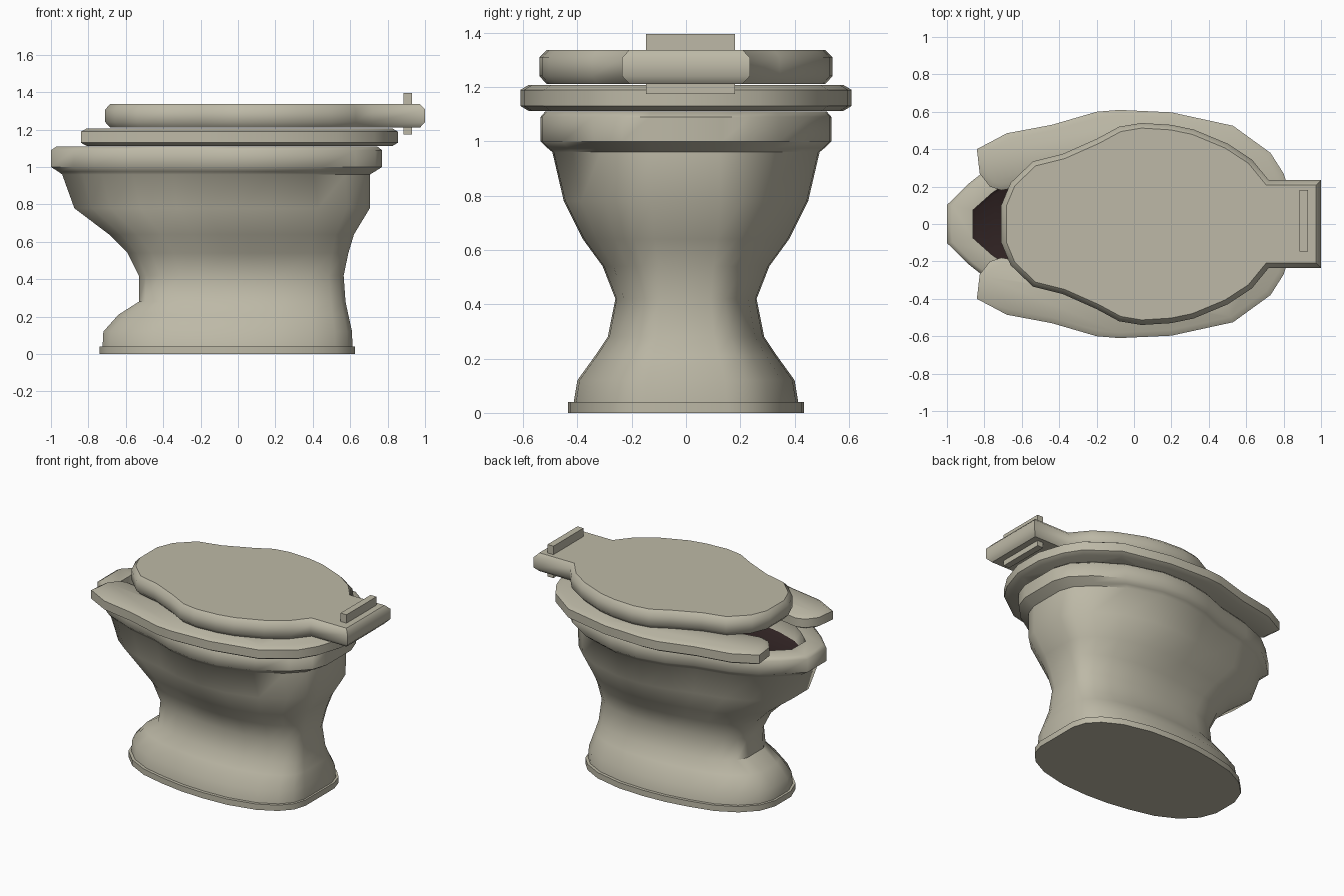
import bpy, math
from mathutils import Vector

if "Cube" in bpy.data.objects:
    bpy.data.objects.remove(bpy.data.objects["Cube"])


def material(name, rgb):
    m = bpy.data.materials.new(name)
    m.diffuse_color = (*rgb, 1)
    m.use_nodes = True
    m.node_tree.nodes["Principled BSDF"].inputs["Base Color"].default_value = m.diffuse_color
    return m


ceramic = material("aged ceramic", (0.51, 0.485, 0.385))
dark = material("dark bowl interior", (0.03, 0.017, 0.017))


def mirror(half):
    """Full counter-clockwise outline from its +y half."""
    return [(x, -y) for x, y in half] + [(x, y) for x, y in reversed(half)]


def inset(poly, d):
    """Move every edge of an outline inwards by d."""
    out = []
    for i, p in enumerate(poly):
        p = Vector(p)
        a = (p - Vector(poly[i - 1])).normalized()
        b = (Vector(poly[(i + 1) % len(poly)]) - p).normalized()
        n1, n2 = Vector((-a.y, a.x)), Vector((-b.y, b.x))
        q = p + (n1 + n2) * (d / (1 + n1.dot(n2)))
        out.append((q.x, q.y))
    return out


def loft(name, rings, angle, dark_from=None):
    """Skin rings given as (outline, z) and cap both ends."""
    n = len(rings[0][0])
    verts = [(x, y, z) for poly, z in rings for x, y in poly]
    faces, mats = [list(range(n))[::-1]], [0]
    for r in range(len(rings) - 1):
        for i in range(n):
            j = (i + 1) % n
            faces.append([r * n + i, r * n + j, (r + 1) * n + j, (r + 1) * n + i])
            mats.append(int(dark_from is not None and r >= dark_from))
    faces.append([(len(rings) - 1) * n + i for i in range(n)])
    mats.append(int(dark_from is not None))
    me = bpy.data.meshes.new(name)
    me.from_pydata(verts, [], faces)
    me.materials.append(ceramic)
    if dark_from is not None:
        me.materials.append(dark)
    for p, m in zip(me.polygons, mats):
        p.material_index = m
    ob = bpy.data.objects.new(name, me)
    bpy.context.collection.objects.link(ob)
    bpy.ops.object.select_all(action='DESELECT')
    ob.select_set(True)
    bpy.context.view_layer.objects.active = ob
    bpy.ops.object.shade_smooth_by_angle(angle=math.radians(angle))
    return ob


def slab(name, half, z0, z1, d, h, angle):
    """Flat plate with chamfered upper and lower edges."""
    full = mirror(half)
    small = inset(full, d)
    return loft(name, [(small, z0), (full, z0 + h), (full, z1 - h), (small, z1)], angle)


# Plan outlines, x in 0..1 from front to back, y in 0..1
RIM = [(0, .19), (.068, .41), (.13, .57), (.23, .70), (.36, .80), (.46, .93),
       (.57, 1), (.68, .99), (.82, .85), (.92, .64), (.98, .44), (1, .25)]
FOOT = [(0, .20), (.03, .45), (.10, .67), (.20, .83), (.32, .92), (.44, .98),
        (.56, 1), (.70, .98), (.84, .88), (.93, .73), (.98, .56), (1, .36)]


def section(z, x0, x1, w, t, p=1):
    """Outline blended from foot (t=0) to rim (t=1); p < 1 squares the front."""
    half = []
    for (fx, fy), (rx, ry) in zip(FOOT, RIM):
        y = fy + (ry - fy) * t
        half.append((x0 + (x1 - x0) * (fx + (rx - fx) * t), w * (y ** p if fx < .5 else y)))
    return mirror(half), z


# Base plate
loft("base_plate", [section(0, -.74, .625, .435, 0), section(.04, -.74, .625, .435, 0)], 35)

# Pedestal, bowl, rim and dark hollow interior
loft("bowl_and_pedestal", [section(*s) for s in [
    (.03, -.725, .612, .415, 0),
    (.12, -.72, .61, .40, 0),
    (.21, -.64, .59, .335, 0, .9),
    (.28, -.53, .575, .288, 0, .75),
    (.42, -.53, .565, .26, .1, .75),
    (.54, -.59, .59, .307, .3, .8),
    (.64, -.69, .62, .38, .5, .9),
    (.78, -.875, .705, .45, .75),
    (.96, -.94, .705, .492, 1),
    (.975, -.96, .73, .51, 1),
    (1.0, -1.0, .77, .535, 1),
    (1.09, -1.0, .77, .535, 1),
    (1.11, -.97, .745, .518, 1),
    (1.11, -.86, .60, .40, 1),
    (1.0, -.86, .60, .40, 1),
    (.99, -.84, .58, .39, 1)]], 50, dark_from=14)

# Open-fronted seat: inner edge, front tip, outer edge
slab("seat", [(.54, .09), (.44, .24), (.25, .32), (.03, .35), (-.2, .33), (-.42, .26),
              (-.60, .20), (-.71, .18), (-.77, .20), (-.825, .27), (-.84, .40),
              (-.68, .485), (-.44, .53), (-.2, .60), (-.08, .61), (.2, .597),
              (.53, .525), (.73, .38), (.80, .27), (.855, .10)],
     1.112, 1.207, .03, .018, 35)

# Lid with rear hinge tab
slab("lid", [(-.71, .10), (-.66, .22), (-.54, .335), (-.38, .375), (-.2, .455), (-.08, .52),
             (.04, .54), (.2, .53), (.32, .505), (.5, .43), (.63, .345), (.72, .235), (1, .235)],
     1.211, 1.337, .027, .029, 45)

# Upright hinge plate through the tab
bpy.ops.mesh.primitive_cube_add(size=1, location=(.908, .017, 1.285))
hinge = bpy.context.object
hinge.name = "hinge_plate"
hinge.scale = (.045, .327, .22)
hinge.data.materials.append(ceramic)
